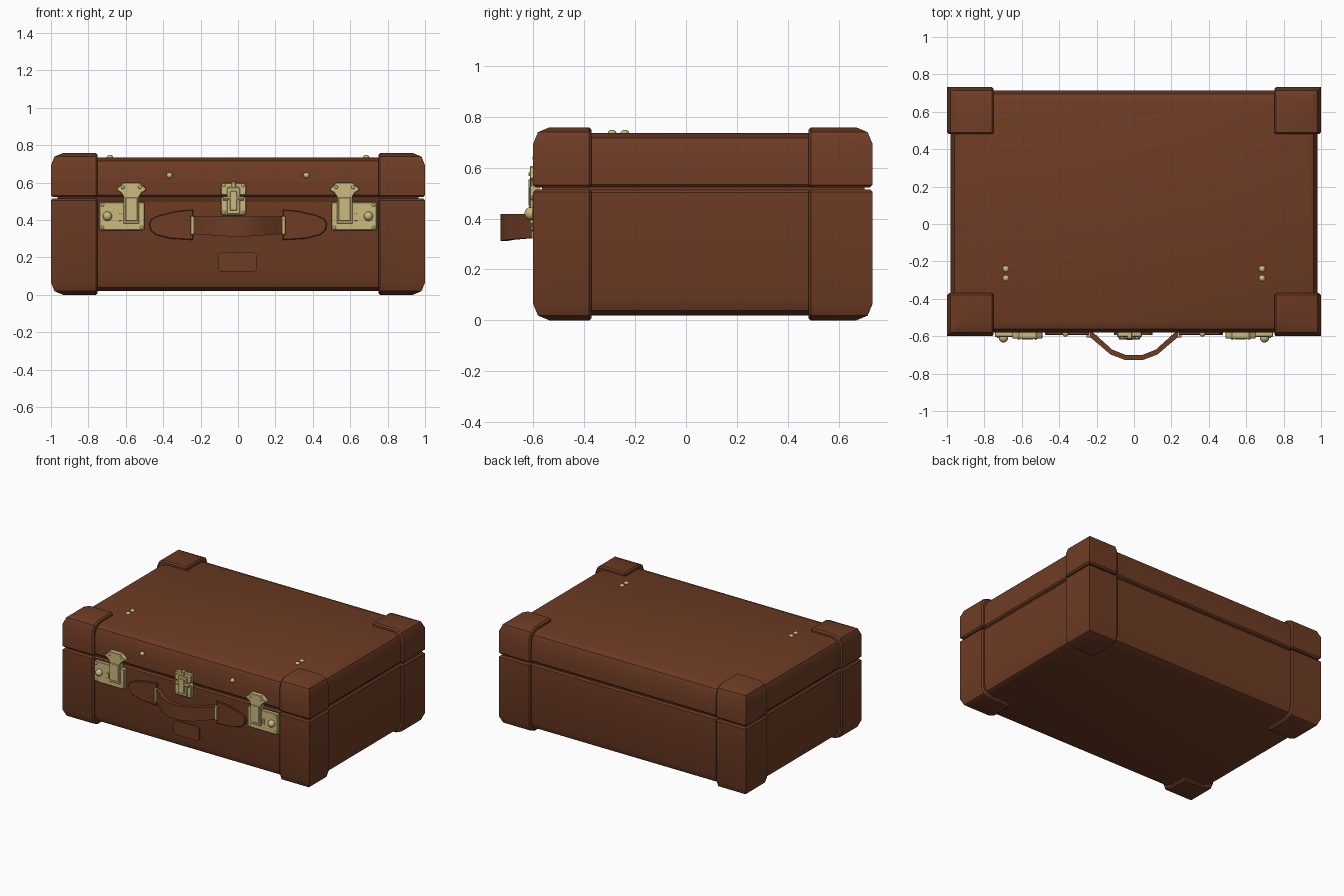
import bpy, bmesh, math
from mathutils import Matrix

if "Cube" in bpy.data.objects:
    bpy.data.objects.remove(bpy.data.objects["Cube"])

def material(name, col):
    m = bpy.data.materials.new(name)
    m.diffuse_color = (*col, 1)
    m.use_nodes = True
    m.node_tree.nodes["Principled BSDF"].inputs["Base Color"].default_value = m.diffuse_color
    return m

LEATHER = material("brown leather", (0.156, 0.045, 0.0175))
BRASS = material("pale brass", (0.60, 0.49, 0.205))

def finish(bm, name, mat):
    bmesh.ops.recalc_face_normals(bm, faces=bm.faces)
    me = bpy.data.meshes.new(name)
    bm.to_mesh(me)
    bm.free()
    me.materials.append(mat)
    ob = bpy.data.objects.new(name, me)
    bpy.context.collection.objects.link(ob)
    return ob

def block(name, lo, hi, mat, big=(), small=(), r=0.065, c=0.01):
    """Box; 'big' = (plane, planes crossed) edges get a round, 'small' planes get a chamfer.
    A plane is (axis, value)."""
    bm = bmesh.new()
    bmesh.ops.create_cube(bm, size=1)
    for v in bm.verts:
        v.co = [lo[i] if v.co[i] < 0 else hi[i] for i in range(3)]
    on = lambda e, p: all(abs(v.co[p[0]] - p[1]) < 1e-4 for v in e.verts)
    if big:
        cap, sides = big
        es = [e for e in bm.edges if on(e, cap) and any(on(e, s) for s in sides)]
        bmesh.ops.bevel(bm, geom=es, offset=r, segments=2, profile=0.5, affect='EDGES')
    if small:
        bm.normal_update()
        es = [e for e in bm.edges if any(on(e, s) for s in small) and e.calc_face_angle(0) > 0.6]
        bmesh.ops.bevel(bm, geom=es, offset=c, segments=1, affect='EDGES')
    return finish(bm, name, mat)

def plate(name, pts, y0, y1, mat, c=0.003):
    """Outline in x/z, raised from y0 (back) to y1 (front) with a chamfered front rim."""
    bm = bmesh.new()
    f = bm.faces.new([bm.verts.new((x, y0, z)) for x, z in pts])
    ex = bmesh.ops.extrude_face_region(bm, geom=[f])
    front = [v for v in ex["geom"] if isinstance(v, bmesh.types.BMVert)]
    for v in front:
        v.co.y = y1
    if c:
        fs = set(front)
        es = [e for e in bm.edges if e.verts[0] in fs and e.verts[1] in fs]
        bmesh.ops.bevel(bm, geom=es, offset=c, segments=1, affect='EDGES')
    return finish(bm, name, mat)

def rect(x0, x1, z0, z1, r=0.0):
    """Rectangle outline, optionally with rounded corners."""
    x0, x1 = min(x0, x1), max(x0, x1)
    if r == 0:
        return [(x0, z0), (x1, z0), (x1, z1), (x0, z1)]
    out = []
    for k, (cx, cz) in enumerate([(x1 - r, z1 - r), (x0 + r, z1 - r), (x0 + r, z0 + r), (x1 - r, z0 + r)]):
        for j in range(4):
            a = math.pi / 2 * (k + j / 3)
            out.append((cx + r * math.cos(a), cz + r * math.sin(a)))
    return out

def stud(name, loc, r, depth, axis='Y'):
    """Domed rivet, flattened along one axis."""
    bm = bmesh.new()
    bmesh.ops.create_uvsphere(bm, u_segments=16, v_segments=8, radius=1)
    sc = (r, depth, r) if axis == 'Y' else (r, r, depth)
    if axis == 'Y':
        bmesh.ops.rotate(bm, verts=bm.verts, matrix=Matrix.Rotation(math.pi / 2, 3, 'X'))
    bmesh.ops.scale(bm, verts=bm.verts, vec=sc)
    bmesh.ops.translate(bm, verts=bm.verts, vec=loc)
    return finish(bm, name, BRASS)

def rod(name, x0, x1, y, z, r):
    bm = bmesh.new()
    bmesh.ops.create_cone(bm, cap_ends=True, segments=12, radius1=r, radius2=r, depth=x1 - x0,
                          matrix=Matrix.Translation(((x0 + x1) / 2, y, z)) @ Matrix.Rotation(math.pi / 2, 4, 'Y'))
    return finish(bm, name, BRASS)

# --- case halves and the inner lip behind the seam ---
X, YF, YB = 0.98, -0.58, 0.715
walls = [(0, -X), (0, X), (1, YF), (1, YB)]
block("case_base", (-X, YF, 0.02), (X, YB, 0.512), LEATHER, ((2, 0.02), walls), [(2, 0.512)])
block("case_lid", (-X, YF, 0.524), (X, YB, 0.735), LEATHER, ((2, 0.735), walls), [(2, 0.524)])
block("inner_lip", (-X + .015, YF + .015, 0.48), (X - .015, YB - .015, 0.56), LEATHER)

# --- corner pads on base and lid ---
for sx, xn in ((-1, "left"), (1, "right")):
    for y_out, y_in, yn in ((-0.6, -0.37, "front"), (0.732, 0.48, "back")):
        for z0, z1, cap, seam, zn in ((0.0, 0.514, 0.0, 0.514, "base"), (0.522, 0.758, 0.758, 0.522, "lid")):
            xs = sorted((sx * 0.75, sx * 1.0))
            ys = sorted((y_out, y_in))
            block(f"{zn}_corner_{yn}_{xn}", (xs[0], ys[0], z0), (xs[1], ys[1], z1), LEATHER,
                  ((2, cap), [(0, sx * 1.0), (1, y_out)]),
                  [(0, sx * 0.75), (1, y_in), (2, seam)])

# --- side latches, handle mounts and rivets, mirrored ---
fan = [(.042, .38), (.042, .525), (.055, .545), (.08, .56), (.073, .575), (.06, .583), (.045, .60)]
leaf = [(.24, .455), (.33, .447), (.42, .425), (.46, .407), (.476, .38), (.468, .345), (.44, .32), (.36, .30), (.24, .293)]
for s, n in ((-1, "left"), (1, "right")):
    plate(f"latch_plate_{n}", rect(s * .5, s * .742, .345, .495, .008), -.575, -.603, BRASS)
    hasp = [(s * .57 + x, z) for x, z in fan] + [(s * .57 - x, z) for x, z in reversed(fan)]
    plate(f"latch_hasp_{n}", hasp, -.575, -.613, BRASS)
    plate(f"latch_tongue_{n}", rect(s * .57 - .032, s * .57 + .032, .395, .52), -.60, -.617, BRASS)
    plate(f"latch_slot_{n}", rect(s * .622, s * .637, .395, .435, .004), -.60, -.609, BRASS, .001)
    stud(f"latch_button_{n}", (s * .698, -.608, .42), .025, .026)
    for i, (x, z) in enumerate([(.515, .36), (.725, .36), (.725, .48), (.615, .575), (.525, .575)]):
        stud(f"latch_rivet_{n}_{i}", (s * x, -.604 if z < .5 else -.613, z), .009, .006)
    plate(f"handle_leaf_{n}", [(s * x, z) for x, z in leaf], -.575, -.594, LEATHER, .004)
    plate(f"handle_keeper_{n}", rect(s * .236, s * .255, .322, .422), -.58, -.608, BRASS)
    stud(f"lid_front_rivet_{n}", (s * .366, -.583, .638), .016, .02)
    for i, y in enumerate((-.24, -.29)):
        stud(f"lid_top_rivet_{n}_{i}", (s * .685, y, .735), .017, .013, 'Z')

# --- handle strap, swept along a bowed path ---
half = [(.25, -.597, .325), (.225, -.613, .324), (.125, -.698, .317), (.045, -.728, .312)]
path = [(-x, y, z) for x, y, z in half] + half[::-1]
bm = bmesh.new()
rings = []
for x, y, z in path:
    xi = x * 0.94
    yi = y + .027
    rings.append([bm.verts.new(p) for p in ((x, y, z), (x, y, .418), (xi, yi, .418), (xi, yi, z))])
for a, b in zip(rings, rings[1:]):
    for i in range(4):
        j = (i + 1) % 4
        bm.faces.new((a[i], a[j], b[j], b[i]))
bm.faces.new(rings[0])
bm.faces.new(rings[-1])
finish(bm, "handle_strap", LEATHER)

# --- centre lock ---
cx = -.024
plate("lock_lower_plate", rect(cx - .066, cx + .066, .425, .525, .01), -.575, -.603, BRASS)
plate("lock_upper_plate", rect(cx - .066, cx + .066, .533, .598, .01), -.575, -.603, BRASS)
plate("lock_hasp", rect(cx - .036, cx + .036, .432, .575, .006), -.60, -.612, BRASS)
plate("lock_tongue", rect(cx - .018, cx + .018, .45, .555, .004), -.61, -.619, BRASS)
plate("lock_top_tab", rect(cx - .012, cx + .012, .57, .606, .004), -.575, -.612, BRASS)
rod("lock_hinge_pin", cx - .055, cx + .055, -.608, .515, .01)
for i, (dx, z) in enumerate([(-.052, .44), (.052, .44), (-.052, .585), (.052, .585)]):
    stud(f"lock_rivet_{i}", (cx + dx, -.604, z), .009, .006)

# --- name tag holder: raised frame with a sunk centre ---
bm = bmesh.new()
f = bm.faces.new([bm.verts.new((x, -.575, z)) for x, z in rect(-.108, .1, .124, .226, .02)])
for y, inset in ((-.594, 0), (-.594, .011), (-.588, 0)):
    if inset:
        bmesh.ops.inset_region(bm, faces=[f], thickness=inset)
    else:
        f = [g for g in bmesh.ops.extrude_face_region(bm, geom=[f])["geom"] if isinstance(g, bmesh.types.BMFace)][0]
        for v in f.verts:
            v.co.y = y
finish(bm, "name_tag_holder", LEATHER)

# --- smooth shading with crisp edges ---
for ob in bpy.context.collection.objects:
    ob.select_set(True)
    bpy.context.view_layer.objects.active = ob
bpy.ops.object.shade_smooth_by_angle(angle=math.radians(30))
